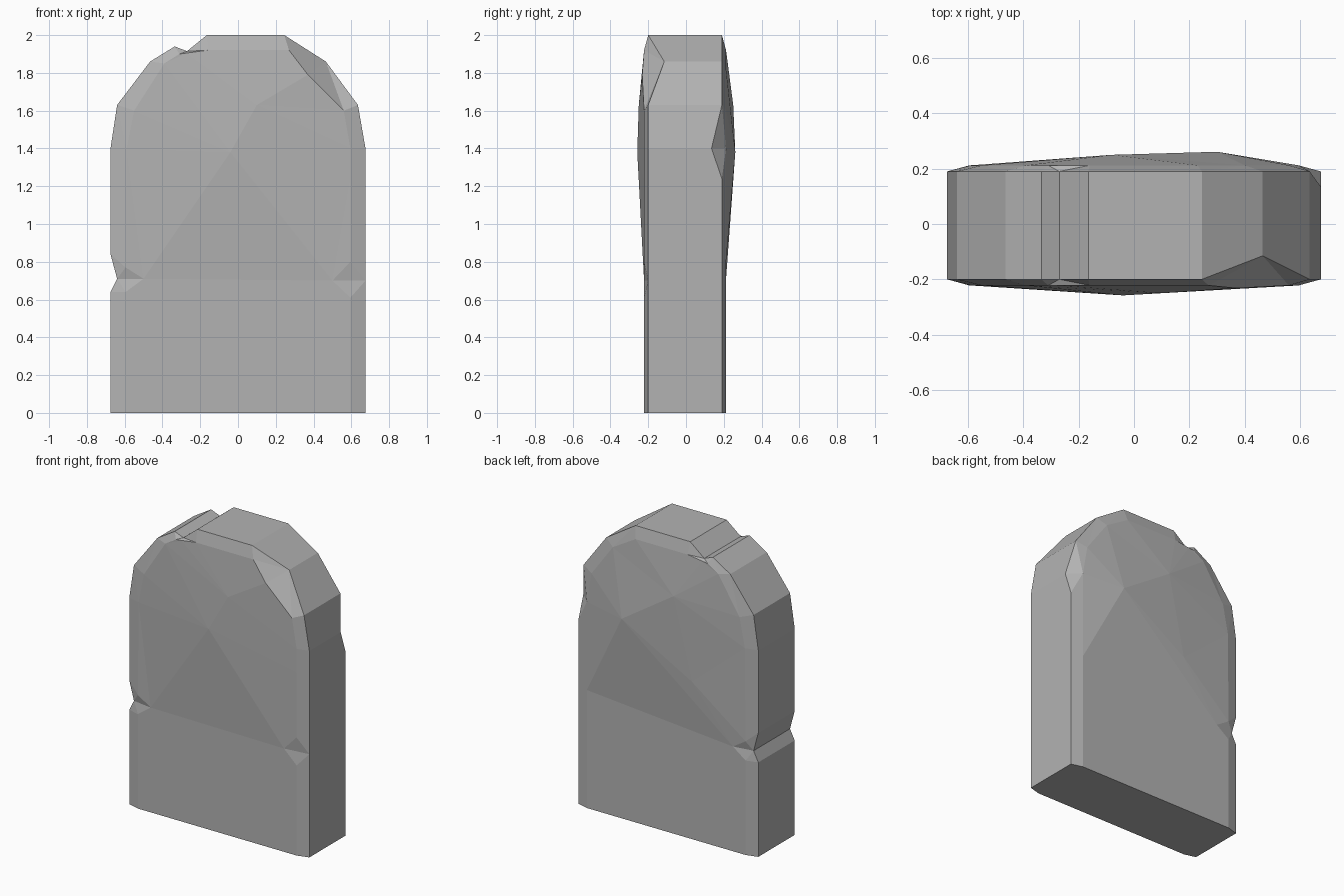
import bpy
import bmesh
from mathutils import Vector
from mathutils.geometry import delaunay_2d_cdt

cube = bpy.data.objects.get("Cube")
if cube:
    bpy.data.objects.remove(cube, do_unlink=True)

# Flat stone colour
stone = bpy.data.materials.new("grey_stone")
stone.use_nodes = True
colour = (0.45, 0.45, 0.45, 1)
stone.diffuse_color = colour
stone.node_tree.nodes["Principled BSDF"].inputs["Base Color"].default_value = colour

# Slab silhouette and the inset rim of its faces, from right foot to left foot
outer = [(-.675, 0), (-.675, .64), (-.64, .71), (-.675, .84), (-.675, 1.4),
         (-.64, 1.63), (-.465, 1.86), (-.335, 1.94), (-.27, 1.915), (-.165, 2),
         (.245, 2), (.465, 1.86), (.635, 1.63), (.675, 1.4), (.675, 1.24),
         (.675, .8), (.675, .7), (.675, .61), (.675, 0)]
inner = [(-.595, 0), (-.595, .64), (-.5, .71), (-.595, .77), (-.59, 1.4),
         (-.55, 1.6), (-.39, 1.85), (-.31, 1.9), (-.27, 1.905), (-.16, 1.92),
         (.23, 1.92), (.4, 1.82), (.56, 1.6), (.595, 1.4), (.595, 1.24),
         (.595, .8), (.595, .7), (.595, .61), (.595, 0)]
NOTCH, SHOULDER, BEND, CREST, CHIP, EDGE, DENT = 2, 4, 5, 6, 11, 13, 16

bm = bmesh.new()


def ring(points, y, moved):
    """Add a row of vertices at depth y, with a few chipped ones moved."""
    return [bm.verts.new(moved.get(i, (x, y, z))) for i, (x, z) in enumerate(points)]


def bridge(a, b):
    """Join two rows of vertices with quads."""
    for i in range(len(a) - 1):
        bm.faces.new((a[i], a[i + 1], b[i + 1], b[i]))


def bulged_face(rim, peaks, creases):
    """Fill a rim with facets that rise to the given peaks."""
    verts = rim + [bm.verts.new(p) for p in peaks]
    flat = [Vector((v.co.x, v.co.z)) for v in verts]
    result = delaunay_2d_cdt(flat, creases, [list(range(len(rim)))], 1, 1e-5)
    source = [verts[ids[0]] for ids in result[3]]
    for tri in result[2]:
        bm.faces.new([source[i] for i in tri])


# Rims, with the chipped corner in front, the chipped edge behind and a dent
front_in = ring(inner, -.222, {10: (.27, -.222, 1.92), CHIP: (.37, -.232, 1.79),
                               DENT: (.5, -.222, .7)})
front_out = ring(outer, -.2, {CHIP: (.465, -.115, 1.86)})
back_out = ring(outer, .19, {EDGE: (.675, .135, 1.4)})
back_in = ring(inner, .212, {})

# Bevels and side wall
bridge(front_in, front_out)
bridge(front_out, back_out)
bridge(back_out, back_in)

# Base
rows = [front_in, front_out, back_out, back_in]
bm.faces.new([r[0] for r in rows] + [r[-1] for r in reversed(rows)])

# Worn, swollen front and back
n = len(inner)
bulged_face(front_in, [(-.04, -.258, 1.38), (.1, -.25, 1.63)],
            [(n, n + 1), (n, SHOULDER), (n + 1, 12), (n + 1, CREST), (NOTCH, DENT)])
bulged_face(back_in, [(.3, .261, 1.38), (-.08, .25, 1.63), (-.21, .236, 1.08)],
            [(n, n + 1), (n, NOTCH), (n + 1, BEND), (NOTCH, DENT)])

# Split warped facets and finish the slab
warped = [f for f in bm.faces if len(f.verts) == 4 and
          abs((f.verts[3].co - f.verts[0].co).dot(
              (f.verts[1].co - f.verts[0].co).cross(f.verts[2].co - f.verts[0].co))) > 1e-6]
bmesh.ops.triangulate(bm, faces=warped)
bmesh.ops.recalc_face_normals(bm, faces=bm.faces[:])

mesh = bpy.data.meshes.new("stone_slab")
bm.to_mesh(mesh)
bm.free()
mesh.materials.append(stone)
slab = bpy.data.objects.new("stone_slab", mesh)
bpy.context.collection.objects.link(slab)
